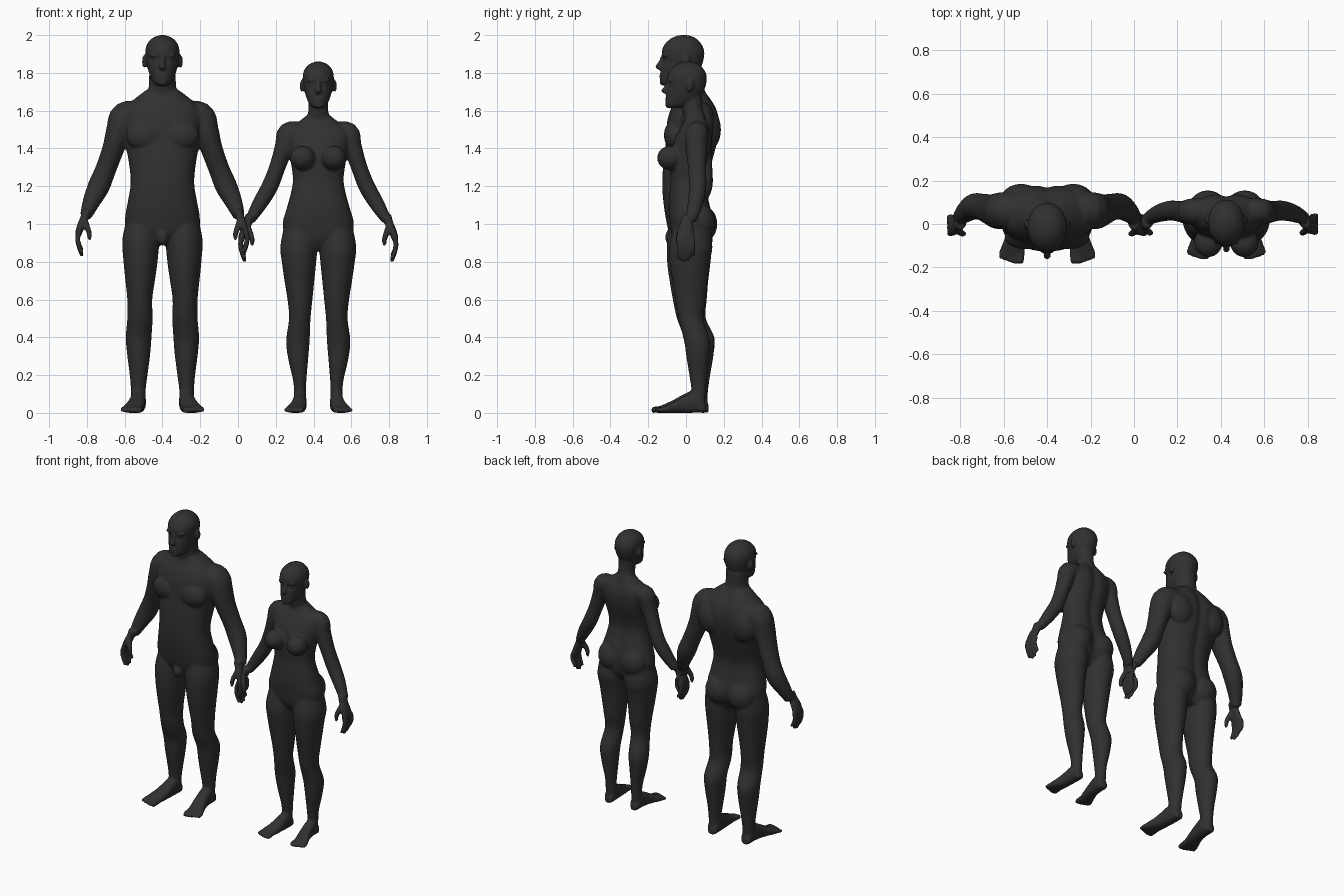
import bpy, bmesh, math
from mathutils import Vector, Matrix

skin = bpy.data.materials.new("charcoal")
skin.diffuse_color = (0.03, 0.03, 0.03, 1)


def spline(rows, steps=4):
    """Smooth a list of number tuples with a Catmull-Rom curve."""
    out, n = [], len(rows)
    for i in range(n - 1):
        a, b, c, d = (rows[max(0, min(n - 1, i + k))] for k in (-1, 0, 1, 2))
        for s in range(steps):
            t = s / steps
            out.append([0.5 * (2 * q + (r - p) * t + (2 * p - 5 * q + 4 * r - w) * t * t
                               + (3 * q - p - 3 * r + w) * t ** 3)
                        for p, q, r, w in zip(a, b, c, d)])
    return out + [list(rows[-1])]


def tube(bm, rows, axes=None, p=2.0, n=28):
    """Loft closed rings through rows of (x, y, z, radius_u, radius_v)."""
    rows = spline(rows)
    pts = [Vector(r[:3]) for r in rows]
    rings = []
    for i, r in enumerate(rows):
        if axes:
            u, v = axes
        else:
            t = (pts[min(i + 1, len(pts) - 1)] - pts[max(i - 1, 0)]).normalized()
            v = Vector((0, 1, 0))
            v = (v - t * v.dot(t)).normalized()
            u = v.cross(t)
        ring = []
        for k in range(n):
            a = 2 * math.pi * k / n
            c, s = math.cos(a), math.sin(a)
            c = math.copysign(abs(c) ** (2 / p), c)
            s = math.copysign(abs(s) ** (2 / p), s)
            ring.append(bm.verts.new(pts[i] + u * (c * r[3]) + v * (s * r[4])))
        rings.append(ring)
    for a, b in zip(rings, rings[1:]):
        for k in range(n):
            bm.faces.new((a[k], a[(k + 1) % n], b[(k + 1) % n], b[k]))
    bm.faces.new(rings[0])
    bm.faces.new(rings[-1])
    return [v for r in rings for v in r]


X, Y, Z = Vector((1, 0, 0)), Vector((0, 1, 0)), Vector((0, 0, 1))


def stack(bm, rows, p=2.0):
    """Loft level rings from rows of (z, x, half_width, y_front, y_back)."""
    return tube(bm, [(x, (f + b) / 2, z, w, (b - f) / 2) for z, x, w, f, b in rows], (X, Y), p, 48)


def ball(bm, loc, size):
    m = Matrix.Translation(loc) @ Matrix.Diagonal((*size, 1))
    bmesh.ops.create_uvsphere(bm, u_segments=24, v_segments=16, radius=1, matrix=m)


def add_head(bm, matrix):
    skull = stack(bm, [(1.733, 0, .025, -.125, -.07), (1.75, 0, .048, -.137, -.01),
                       (1.79, 0, .068, -.135, .05), (1.83, 0, .079, -.13, .08),
                       (1.88, 0, .088, -.127, .095), (1.92, 0, .09, -.127, .096),
                       (1.955, 0, .08, -.11, .08), (1.985, 0, .052, -.075, .05),
                       (2.0, 0, .015, -.035, .01)], 2.15)
    for v in skull:                                   # eye sockets
        if v.co.y < -.04:
            v.co.y += .02 * math.exp(-((abs(v.co.x) - .037) / .02) ** 2 - ((v.co.z - 1.868) / .014) ** 2)
    tube(bm, [(0, -.122, 1.885, .010, .012), (0, -.135, 1.855, .012, .014),
              (0, -.148, 1.832, .018, .017), (0, -.136, 1.816, .014, .010)], (X, Y))   # nose
    ball(bm, (0, -.128, 1.789), (.027, .014, .007))   # upper lip
    ball(bm, (0, -.128, 1.775), (.023, .013, .008))   # lower lip
    ball(bm, (0, -.122, 1.75), (.026, .018, .018))    # chin
    for s in (1, -1):
        ball(bm, (s * .037, -.103, 1.867), (.016, .014, .012))   # eyeball
        ball(bm, (s * .037, -.112, 1.892), (.032, .014, .009))   # brow
        ball(bm, (s * .097, .0, 1.86), (.011, .022, .035))       # ear
    bm.transform(matrix)


def add_hand(bm, x, y, z):
    def at(*rows):
        return [(x + r[0], y + r[1], z + r[2], r[3], r[4]) for r in rows]
    tube(bm, at((-.01, .0, .03, .028, .031), (.004, -.006, -.01, .023, .034), (.022, -.012, -.05, .021, .044),
                (.036, -.012, -.09, .018, .046), (.036, -.012, -.11, .012, .040)))
    for k, drop in enumerate((.0, -.014, -.006, .018)):          # fingers
        fy = -.048 + .025 * k
        tube(bm, at((.035, fy, -.085, .0145, .0145), (.042, fy, -.125, .014, .013),
                    (.033, fy, -.165 + drop / 2, .013, .012), (.017, fy, -.203 + drop, .010, .010)), n=12)
    tube(bm, at((.008, -.025, -.025, .02, .02), (-.012, -.046, -.07, .016, .016),
                (-.02, -.05, -.10, .014, .014), (-.02, -.05, -.13, .010, .010)), n=12)   # thumb


def add_foot(bm, x, k):
    rows = [(.12, 0, .022, .04), (.10, 0, .036, .08), (.05, 0, .041, .12), (-.01, .006, .043, .10),
            (-.06, .016, .049, .072), (-.11, .030, .055, .048), (-.15, .037, .050, .032)]
    tube(bm, [(x + dx * k, y * k, t * k / 2, w * k, t * k / 2) for y, dx, w, t in rows], (X, Z), 2.4)
    for i in range(5):                                           # toes
        tx, r = -.008 + .0225 * i, .017 - .0015 * i
        tip = -.172 + .007 * max(0, i - 1)
        tube(bm, [(x + tx * k, -.12 * k, .022 * k, r * k, r * k),
                  (x + (tx + .003) * k, tip * k, .016 * k, r * k, r * k),
                  (x + (tx + .004) * k, (tip - .011) * k, .013 * k, r * k * .6, r * k * .6)], (X, Z), n=12)


def build(name, cx, head, neck, torso, arm, leg, hand, foot, side_balls, mid_balls):
    bm = bmesh.new()
    add_head(bm, head)
    # paired parts, built on one side and mirrored
    half = bmesh.new()
    tube(half, arm)
    stack(half, leg)
    add_hand(half, *hand)
    add_foot(half, *foot)
    for b in side_balls:
        ball(half, b[:3], b[3:])
    side = bpy.data.meshes.new("side")
    half.to_mesh(side)
    half.free()
    bm.from_mesh(side)
    side.transform(Matrix.Diagonal((-1, 1, 1, 1)))
    bm.from_mesh(side)
    bpy.data.meshes.remove(side)
    # trunk with a shallow groove along the spine
    stack(bm, [(r[0], 0, *r[1:]) for r in neck])
    for v in stack(bm, [(r[0], 0, *r[1:]) for r in torso], 2.3):
        if v.co.y > .05:
            v.co.y -= .014 * math.exp(-(v.co.x / .03) ** 2)
    for b in mid_balls:
        ball(bm, b[:3], b[3:])
    bmesh.ops.recalc_face_normals(bm, faces=bm.faces[:])
    me = bpy.data.meshes.new(name)
    bm.to_mesh(me)
    bm.free()
    me.materials.append(skin)
    ob = bpy.data.objects.new(name, me)
    ob.location.x = cx
    bpy.context.collection.objects.link(ob)
    # fuse all parts into one smooth skin
    rm = ob.modifiers.new("fuse", 'REMESH')
    rm.mode, rm.voxel_size, rm.use_smooth_shade = 'VOXEL', .0075, True
    sm = ob.modifiers.new("soften", 'SMOOTH')
    sm.factor, sm.iterations = .5, 5


build("man_body", -.4, Matrix.Identity(4),
      neck=[(1.58, .09, -.04, .13), (1.68, .082, -.045, .112), (1.73, .072, -.055, .09), (1.82, .07, -.055, .085)],
      torso=[(.89, .09, -.05, .10), (.96, .185, -.09, .135), (1.03, .198, -.107, .145), (1.12, .183, -.12, .125),
             (1.22, .168, -.126, .115), (1.34, .18, -.118, .145), (1.45, .203, -.105, .172), (1.54, .215, -.10, .18),
             (1.61, .20, -.08, .163), (1.66, .15, -.055, .135), (1.71, .085, -.04, .10)],
      arm=[(.11, .065, 1.575, .07, .08), (.195, .062, 1.565, .083, .085), (.232, .06, 1.49, .067, .082),
           (.26, .065, 1.40, .058, .072), (.30, .078, 1.29, .055, .062), (.337, .08, 1.20, .058, .06),
           (.375, .055, 1.12, .047, .048), (.407, .025, 1.04, .031, .034)],
      leg=[(1.04, .10, .085, -.075, .13), (.92, .114, .098, -.10, .14), (.80, .116, .090, -.10, .13),
           (.70, .118, .078, -.087, .118), (.60, .120, .066, -.07, .11), (.50, .119, .067, -.048, .105),
           (.40, .126, .068, -.012, .15), (.31, .126, .061, .0, .146), (.20, .126, .047, .018, .128),
           (.12, .128, .039, .03, .117), (.04, .128, .038, .02, .112)],
      hand=(.407, .005, 1.045), foot=(.128, 1),
      side_balls=[(.085, .08, 1.0, .095, .086, .10),     # buttock
                  (.095, -.06, 1.47, .10, .057, .08),    # chest muscle
                  (.12, .12, 1.50, .09, .065, .11)],     # shoulder blade
      mid_balls=[(0, -.075, .93, .033, .036, .045)])     # groin

build("woman_body", .425,
      Matrix.Translation((0, .02, 1.86 - 2 * .925)) @ Matrix.Diagonal((.91, .93, .925, 1)),
      neck=[(1.49, .065, .0, .115), (1.56, .058, -.01, .105), (1.61, .052, -.02, .09), (1.69, .052, -.02, .085)],
      torso=[(.86, .08, -.03, .09), (.92, .165, -.07, .125), (1.0, .188, -.085, .138), (1.08, .168, -.092, .13),
             (1.16, .146, -.088, .108), (1.23, .134, -.082, .098), (1.30, .141, -.085, .11), (1.38, .155, -.08, .132),
             (1.46, .167, -.055, .14), (1.51, .15, -.03, .13), (1.545, .10, -.01, .115), (1.58, .055, .0, .10)],
      arm=[(.09, .06, 1.485, .052, .055), (.155, .058, 1.478, .062, .06), (.18, .055, 1.41, .05, .056),
           (.217, .058, 1.30, .043, .048), (.256, .062, 1.20, .044, .046), (.308, .05, 1.11, .04, .041),
           (.362, .025, 1.02, .027, .03)],
      leg=[(.99, .095, .085, -.065, .125), (.88, .103, .098, -.09, .14), (.80, .102, .091, -.087, .125),
           (.70, .10, .079, -.072, .112), (.60, .097, .066, -.057, .104), (.50, .098, .057, -.04, .092),
           (.38, .108, .062, -.01, .127), (.28, .106, .052, .005, .122), (.17, .098, .035, .022, .11),
           (.10, .097, .032, .03, .104), (.03, .097, .032, .02, .10)],
      hand=(.37, .01, 1.015), foot=(.097, .89),
      side_balls=[(.085, .07, 1.01, .09, .085, .10),     # buttock
                  (.083, -.085, 1.35, .066, .068, .064)],  # breast
      mid_balls=[])
